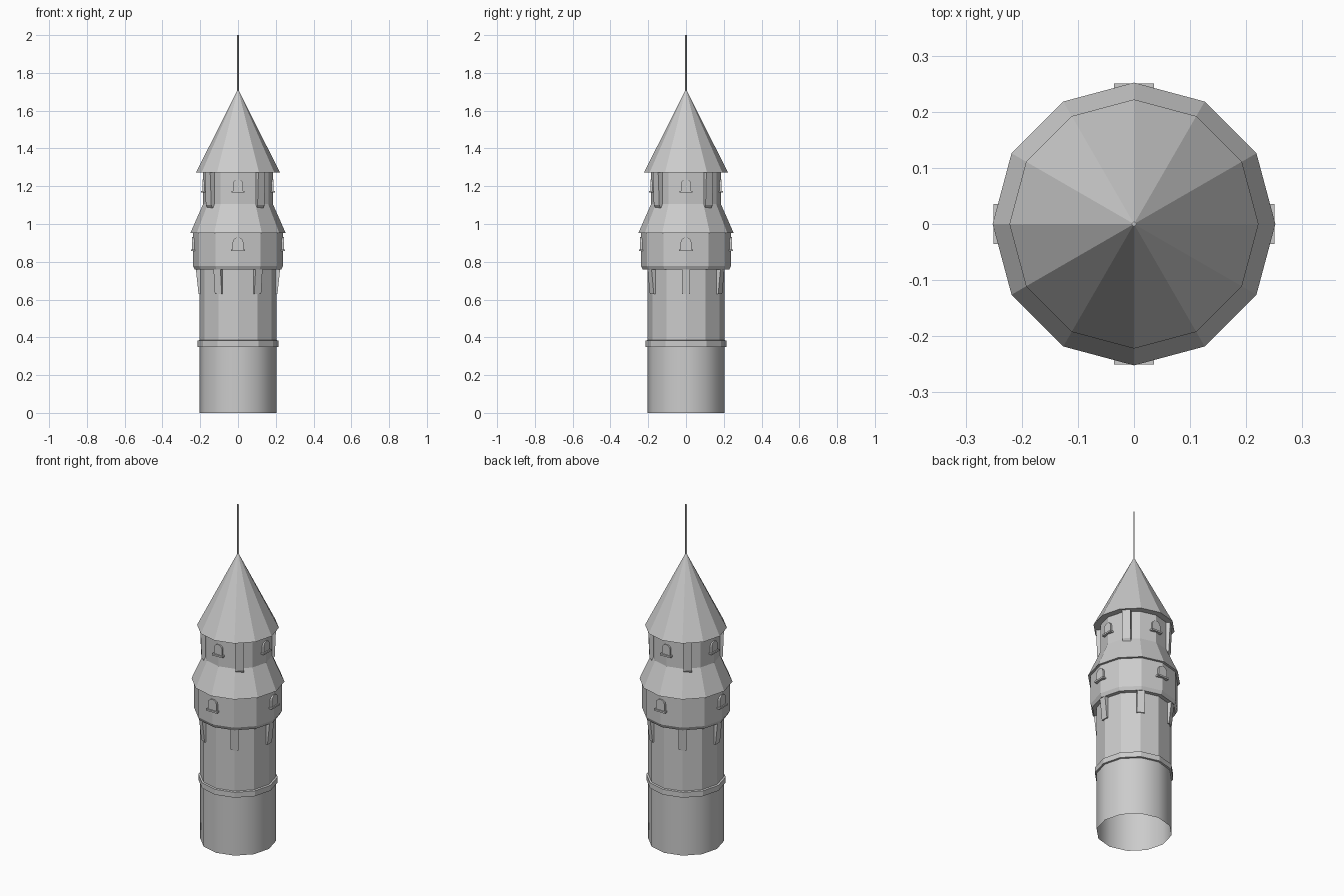
import bpy
from math import cos, sin, pi, radians

if "Cube" in bpy.data.objects:
    bpy.data.objects.remove(bpy.data.objects["Cube"])

SIDES = 12


def make(name, verts, faces, smooth=False):
    me = bpy.data.meshes.new(name)
    me.from_pydata(verts, [], faces)
    me.update()
    for p in me.polygons:
        p.use_smooth = smooth
    ob = bpy.data.objects.new(name, me)
    bpy.context.collection.objects.link(ob)
    return ob


def lathe(name, profile, n=SIDES, smooth=False):
    """Spin (radius, z) points around z; corners sit on the axes."""
    verts = [(r * cos(2 * pi * i / n), r * sin(2 * pi * i / n), z)
             for r, z in profile for i in range(n)]
    faces = [(k * n + i, k * n + (i + 1) % n, (k + 1) * n + (i + 1) % n, (k + 1) * n + i)
             for k in range(len(profile) - 1) for i in range(n)]
    return make(name, verts, faces, smooth)


def cap_faces(n):
    return ([tuple(range(n))[::-1], tuple(range(n, 2 * n))]
            + [(i, (i + 1) % n, n + (i + 1) % n, n + i) for i in range(n)])


def bracket(name, profile, width, angle):
    """Extrude a counter-clockwise (radius, z) side profile sideways."""
    n = len(profile)
    verts = [(r, s * width / 2, z) for s in (1, -1) for r, z in profile]
    ob = make(name, verts, cap_faces(n))
    ob.rotation_euler.z = radians(angle)


def window(name, half, z0, z1, r_in, r_out, angle):
    """Arched slab with a projecting sill."""
    spring = z1 - half * 0.9
    outline = [(-half, z0), (half, z0)]
    outline += [(half * cos(pi * k / 6), spring + (z1 - spring) * sin(pi * k / 6))
                for k in range(7)]
    n = len(outline)
    verts = [(r, y, z) for r in (r_in, r_out) for y, z in outline]
    ob = make(name, verts, cap_faces(n))
    ob.rotation_euler.z = radians(angle)
    sill = [(r_in, z0 - 0.006), (r_out + 0.007, z0 - 0.006),
            (r_out + 0.007, z0 + 0.004), (r_in, z0 + 0.004)]
    bracket(name + "_sill", sill, 2 * half + 0.016, angle)


# Tower shaft: smooth base, ring moulding, faceted upper shaft
lathe("base", [(0.205, 0), (0.205, 0.36)], smooth=True)
lathe("ring", [(0.204, 0.348), (0.215, 0.35), (0.215, 0.382), (0.204, 0.385)])
lathe("shaft", [(0.205, 0.36), (0.205, 0.77)])

# Overhanging gallery with its skirt roof
lathe("gallery", [(0.2, 0.758), (0.228, 0.758), (0.238, 0.778), (0.238, 0.955)])
lathe("skirt_roof", [(0.23, 0.953), (0.252, 0.953), (0.185, 1.105)])

# Upper room, spire and pole
lathe("upper_room", [(0.185, 1.10), (0.185, 1.275)])
lathe("spire", [(0.18, 1.273), (0.222, 1.273), (0.002, 1.71)])
lathe("pole", [(0.005, 1.69), (0.005, 2.0), (0.0001, 2.0)], n=4)

# Tapered brackets under the gallery
for i in range(6):
    bracket(f"gallery_bracket_{i}",
            [(0.18, 0.63), (0.209, 0.63), (0.224, 0.77), (0.18, 0.77)], 0.042, i * 60)

# Brackets under the spire, and windows on four sides
for i in range(4):
    bracket(f"spire_bracket_{i}",
            [(0.16, 1.095), (0.187, 1.085), (0.198, 1.10), (0.205, 1.275), (0.16, 1.275)],
            0.046, 38 + i * 90)
    window(f"gallery_window_{i}", 0.028, 0.862, 0.93, 0.21, 0.243, i * 90)
    window(f"upper_window_{i}", 0.027, 1.172, 1.236, 0.16, 0.189, i * 90)
